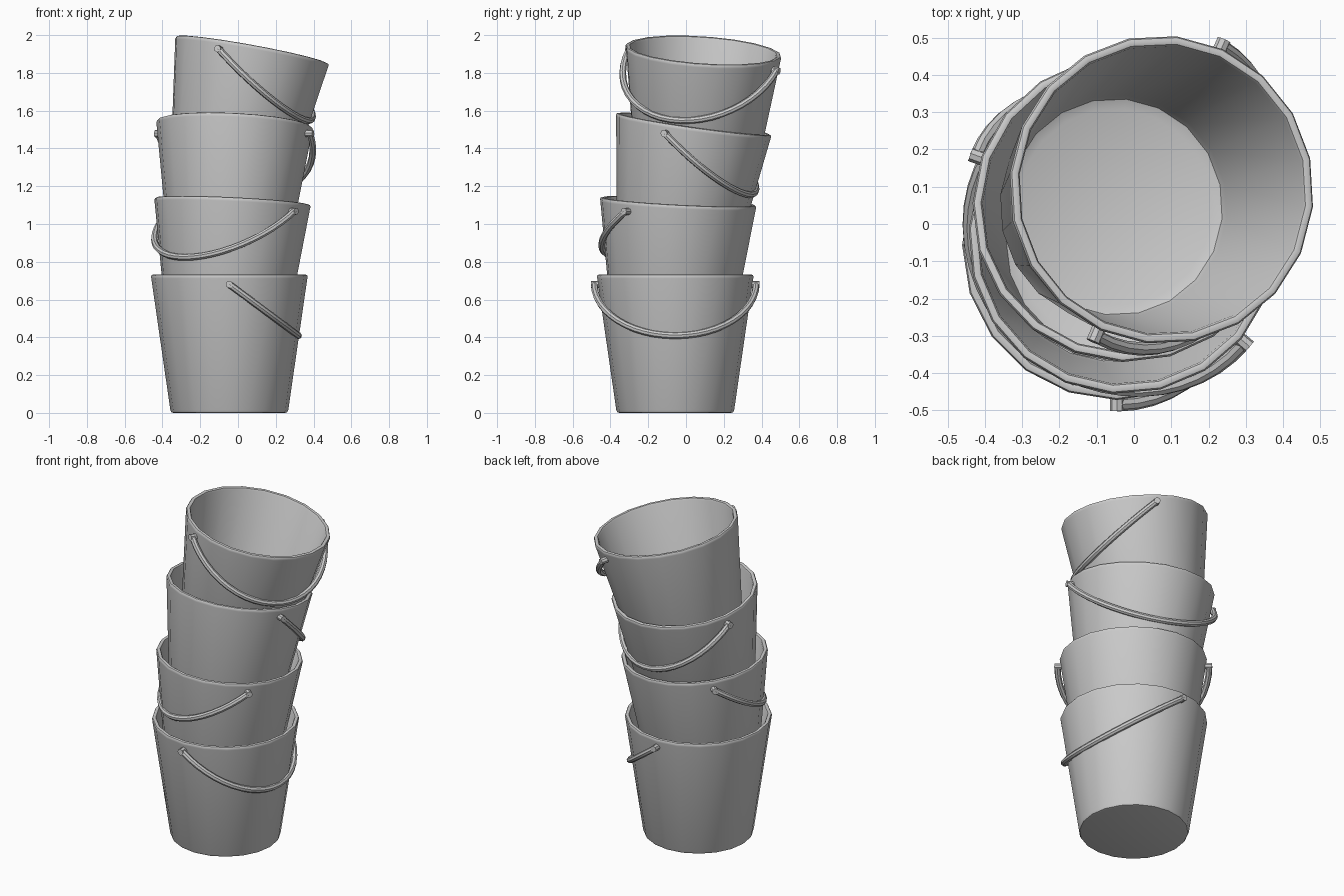
import bpy, bmesh
from math import sin, cos, pi, radians
from mathutils import Vector, Matrix

if "Cube" in bpy.data.objects:
    bpy.data.objects.remove(bpy.data.objects["Cube"])

HEIGHT = 0.733
SIDES = 20
PIVOT_Z = 0.68
HANG = radians(36.5)

# Half profile: outer base, wall, rounded rim, inner wall, inner floor
PROFILE = [(0, 0), (0.295, 0), (0.306, 0.003), (0.312, 0.014),
           (0.413, 0.712), (0.415, 0.722), (0.411, 0.730), (0.402, HEIGHT),
           (0.393, 0.730), (0.388, 0.720), (0.299, 0.060), (0.291, 0.037),
           (0.265, 0.026), (0, 0.026)]


def finish(ob, mat):
    ob.matrix_world = mat
    bpy.ops.object.select_all(action='DESELECT')
    ob.select_set(True)
    bpy.context.view_layer.objects.active = ob
    bpy.ops.object.shade_smooth_by_angle(angle=radians(40))


def mesh_object(name, bm, mat):
    bmesh.ops.recalc_face_normals(bm, faces=bm.faces)
    me = bpy.data.meshes.new(name)
    bm.to_mesh(me)
    bm.free()
    ob = bpy.data.objects.new(name, me)
    bpy.context.collection.objects.link(ob)
    finish(ob, mat)


def bucket_body(name, mat):
    bm = bmesh.new()
    verts = [bm.verts.new((r, 0, z)) for r, z in PROFILE]
    edges = [bm.edges.new(p) for p in zip(verts, verts[1:])]
    bmesh.ops.spin(bm, geom=verts + edges, axis=(0, 0, 1), cent=(0, 0, 0),
                   angle=2 * pi, steps=SIDES, use_duplicate=False)
    bmesh.ops.remove_doubles(bm, verts=bm.verts, dist=0.0005)
    mesh_object(name, bm, mat)


def handle_pins(name, mat):
    bm = bmesh.new()
    for side in (-1, 1):
        place = Matrix.Translation((0, side * 0.42, PIVOT_Z)) @ Matrix.Rotation(pi / 2, 4, 'X')
        bmesh.ops.create_cone(bm, cap_ends=True, segments=8, radius1=0.019,
                              radius2=0.019, depth=0.05, matrix=place)
    mesh_object(name, bm, mat)


def bail_handle(name, mat):
    # Half ellipse hanging down against the wall
    cu = bpy.data.curves.new(name, 'CURVE')
    cu.dimensions = '3D'
    cu.bevel_depth = 0.018
    cu.bevel_resolution = 2
    cu.use_fill_caps = True
    n = 24
    sp = cu.splines.new('POLY')
    sp.points.add(n)
    for i, p in enumerate(sp.points):
        t = pi * i / n
        d = 0.456 * sin(t)
        p.co = (d * cos(HANG), -0.428 * cos(t), PIVOT_Z - d * sin(HANG), 1)
    ob = bpy.data.objects.new(name, cu)
    bpy.context.collection.objects.link(ob)
    bpy.ops.object.select_all(action='DESELECT')
    ob.select_set(True)
    bpy.context.view_layer.objects.active = ob
    bpy.ops.object.convert(target='MESH')
    finish(bpy.context.view_layer.objects.active, mat)


# Each bucket: rim centre, axis lean in x and y, heading of the hanging handle
STACK = [((-0.046, -0.057, HEIGHT), (0, 0), 0),
         ((-0.029, -0.041, 1.121), (0.048, 0.052), -130),
         ((-0.018, 0.042, 1.531), (0.05, 0.142), 70),
         ((0.0755, 0.0925, 1.921), (0.182, 0.068), -24)]

for i, (rim, lean, heading) in enumerate(STACK, 1):
    axis = Vector((*lean, 1)).normalized()
    tilt = Vector((0, 0, 1)).rotation_difference(axis).to_matrix().to_4x4()
    mat = (Matrix.Translation(Vector(rim) - axis * HEIGHT) @ tilt
           @ Matrix.Rotation(radians(heading), 4, 'Z'))
    bucket_body(f"bucket_{i}", mat)
    handle_pins(f"handle_pins_{i}", mat)
    bail_handle(f"handle_{i}", mat)
